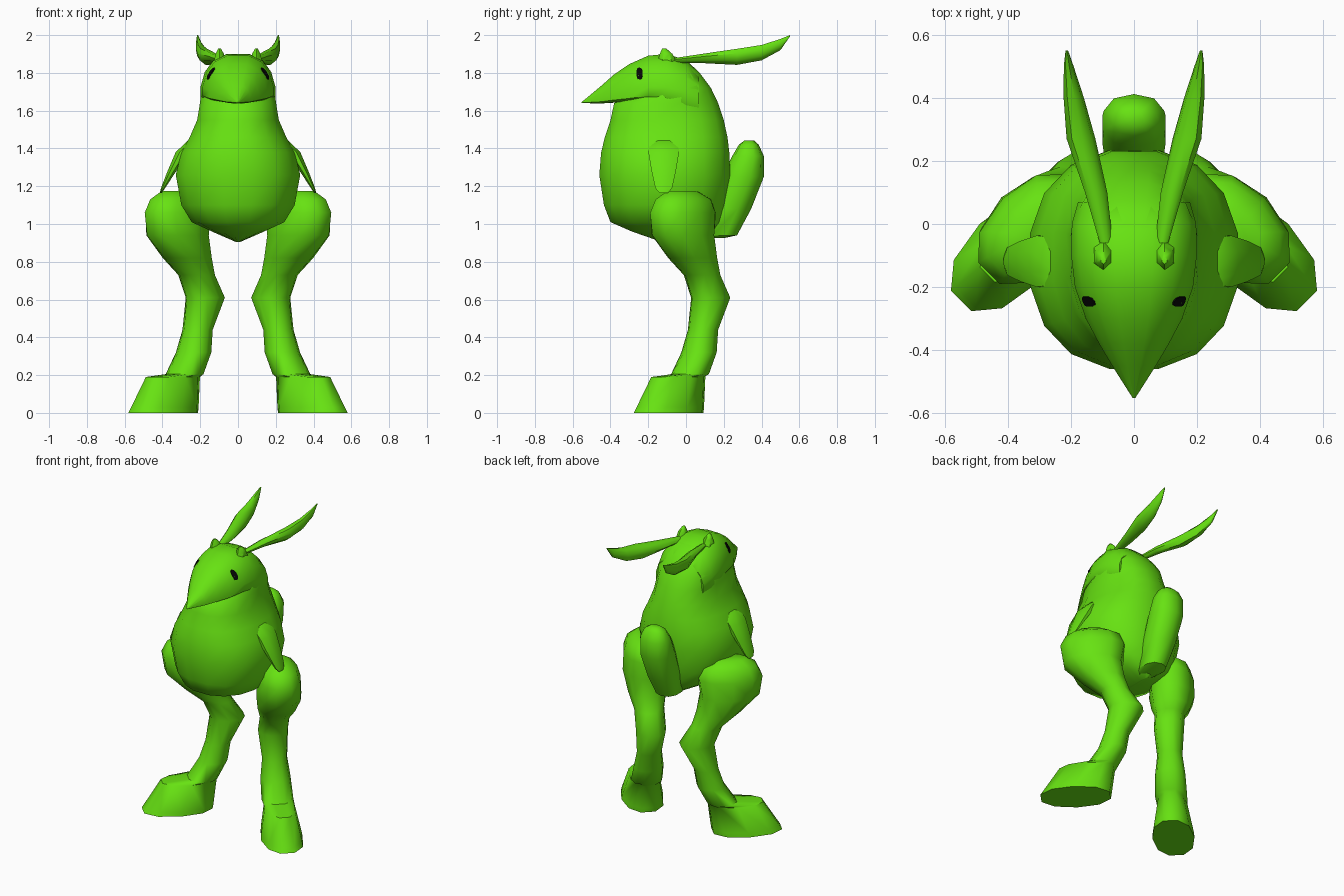
import bpy, bmesh, math
from mathutils import Vector
from mathutils.bvhtree import BVHTree


def material(name, color):
    m = bpy.data.materials.new(name)
    m.diffuse_color = (*color, 1)
    return m


GREEN = material("lime_green", (0.135, 0.76, 0.006))
BLACK = material("eye_black", (0.002, 0.002, 0.002))


def spow(v, e):
    return math.copysign(abs(v) ** e, v)


def outline(n, e=1.0):
    """Unit closed outline; e below 1 makes it boxier."""
    for i in range(n):
        a = 2 * math.pi * (i + 0.5) / n
        yield spow(math.cos(a), e), spow(math.sin(a), e)


def loft(name, rings, mat=GREEN, angle=50):
    """Skin a list of point rings and cap both ends."""
    bm = bmesh.new()
    rows = [[bm.verts.new(p) for p in r] for r in rings]
    n = len(rows[0])
    for a, b in zip(rows, rows[1:]):
        for i in range(n):
            j = (i + 1) % n
            bm.faces.new((a[i], a[j], b[j], b[i]))
    bm.faces.new(rows[0])
    bm.faces.new(rows[-1])
    bmesh.ops.recalc_face_normals(bm, faces=bm.faces)
    me = bpy.data.meshes.new(name)
    bm.to_mesh(me)
    tree = BVHTree.FromBMesh(bm)
    bm.free()
    ob = bpy.data.objects.new(name, me)
    bpy.context.collection.objects.link(ob)
    me.materials.append(mat)
    bpy.ops.object.select_all(action='DESELECT')
    ob.select_set(True)
    bpy.context.view_layer.objects.active = ob
    bpy.ops.object.shade_smooth_by_angle(angle=math.radians(angle))
    return tree


def stack(rows, n, e=1.0):
    """Horizontal rings from (z, y_front, y_back, half_width)."""
    return [[((w * c), (y0 + y1) / 2 + (y1 - y0) / 2 * s, z)
             for c, s in outline(n, e)] for z, y0, y1, w in rows]


# pear-shaped body with a keeled underside
loft("body", stack([
    (0.905, -0.13, 0.13, 0.012), (0.96, -0.29, 0.17, 0.14),
    (1.01, -0.405, 0.19, 0.25), (1.10, -0.44, 0.215, 0.305),
    (1.26, -0.465, 0.24, 0.335), (1.38, -0.455, 0.235, 0.305),
    (1.46, -0.435, 0.225, 0.26), (1.55, -0.405, 0.205, 0.22),
    (1.64, -0.385, 0.175, 0.205), (1.72, -0.22, 0.135, 0.195),
    (1.80, -0.20, 0.075, 0.165), (1.87, -0.16, 0.0, 0.10)], 16, 0.88))

# head tapering to a beak: (y, z_mid, half_width, height_above, depth_below)
head_rows = [
    (-0.552, 1.642, 0.004, 0.004, 0.002), (-0.45, 1.65, 0.07, 0.082, 0.012),
    (-0.38, 1.66, 0.112, 0.135, 0.018), (-0.30, 1.67, 0.155, 0.18, 0.025),
    (-0.20, 1.685, 0.19, 0.21, 0.035), (-0.10, 1.68, 0.202, 0.225, 0.07),
    (0.0, 1.66, 0.20, 0.21, 0.12), (0.07, 1.64, 0.18, 0.16, 0.12)]
head = loft("head", [[(w * spow(c, 0.75), y, zm + (up if s > 0 else dn) * s)
                      for c, s in outline(16)] for y, zm, w, up, dn in head_rows])

# upright tail on the back
loft("tail", stack([
    (0.925, 0.08, 0.20, 0.05), (0.94, 0.08, 0.27, 0.075),
    (1.08, 0.12, 0.345, 0.095), (1.25, 0.19, 0.412, 0.105),
    (1.36, 0.245, 0.412, 0.10), (1.42, 0.28, 0.385, 0.07),
    (1.442, 0.31, 0.36, 0.035)], 10, 0.85))

# leg rows: (z, heel_side, toe_side, half_width) along a diagonal plane
leg_rows = [
    (0.0, 0.12, 0.57, 0.125), (0.03, 0.115, 0.55, 0.122),
    (0.19, 0.095, 0.45, 0.09), (0.205, 0.09, 0.28, 0.095),
    (0.32, 0.03, 0.205, 0.09), (0.44, 0.01, 0.165, 0.075),
    (0.61, -0.08, 0.14, 0.09), (0.73, 0.0, 0.19, 0.09),
    (0.82, 0.03, 0.30, 0.115), (0.94, 0.05, 0.425, 0.135),
    (1.06, 0.03, 0.445, 0.13), (1.13, 0.06, 0.41, 0.11),
    (1.175, 0.15, 0.34, 0.055)]
LEG_OFFSET, DIAG = 0.215, math.sqrt(0.5)


def leg_ring(side, z, s0, s1, w):
    ring = []
    for c, s in outline(10, 0.9):
        along = (s0 + s1) / 2 + (s1 - s0) / 2 * c
        across = LEG_OFFSET + w * s * 1.05
        ring.append((side * (along + across) * DIAG, (across - along) * DIAG, z))
    return ring


for side, tag in ((1, "right"), (-1, "left")):
    loft("leg_" + tag, [leg_ring(side, *r) for r in leg_rows])

    # flat little arm: (z, x, half_thickness, half_depth)
    arm = [(1.45, 0.23, 0.03, 0.08), (1.38, 0.295, 0.038, 0.088),
           (1.28, 0.35, 0.025, 0.07), (1.19, 0.397, 0.012, 0.048),
           (1.165, 0.408, 0.006, 0.025)]
    loft("arm_" + tag, [[(side * (x + t * c), -0.118 + d * s, z)
                         for c, s in outline(8)] for z, x, t, d in arm])

    # long swept-back ear: (y, x, z, half_width, half_height)
    ear = [(-0.06, 0.088, 1.865, 0.02, 0.015), (0.1, 0.12, 1.877, 0.034, 0.028),
           (0.27, 0.168, 1.885, 0.044, 0.046), (0.40, 0.191, 1.907, 0.031, 0.044),
           (0.50, 0.207, 1.95, 0.015, 0.032), (0.55, 0.213, 1.996, 0.004, 0.004)]
    loft("ear_" + tag, [[(side * (x + w * (c + 0.3 * s)), y, z + h * s)
                         for c, s in outline(8)] for y, x, z, w, h in ear])

    # small bump ahead of the ear
    bump = [(1.86, -0.10, 0.035, 0.05), (1.90, -0.105, 0.026, 0.034),
            (1.928, -0.115, 0.009, 0.012)]
    loft("brow_bump_" + tag, [[(side * (0.097 + w * c), y + d * s, z)
                               for c, s in outline(6)] for z, y, w, d in bump])

    # eye plate laid on the head surface
    rings = []
    for lift in (-0.002, 0.005):
        ring = []
        for c, s in outline(10, 0.8):
            y, z = -0.245 + 0.016 * c, 1.795 + 0.031 * s
            hit = head.ray_cast(Vector((side, y, z)), Vector((-side, 0, 0)))
            ring.append(hit[0] + hit[1] * lift)
        rings.append(ring)
    loft("eye_" + tag, rings, BLACK, 30)
